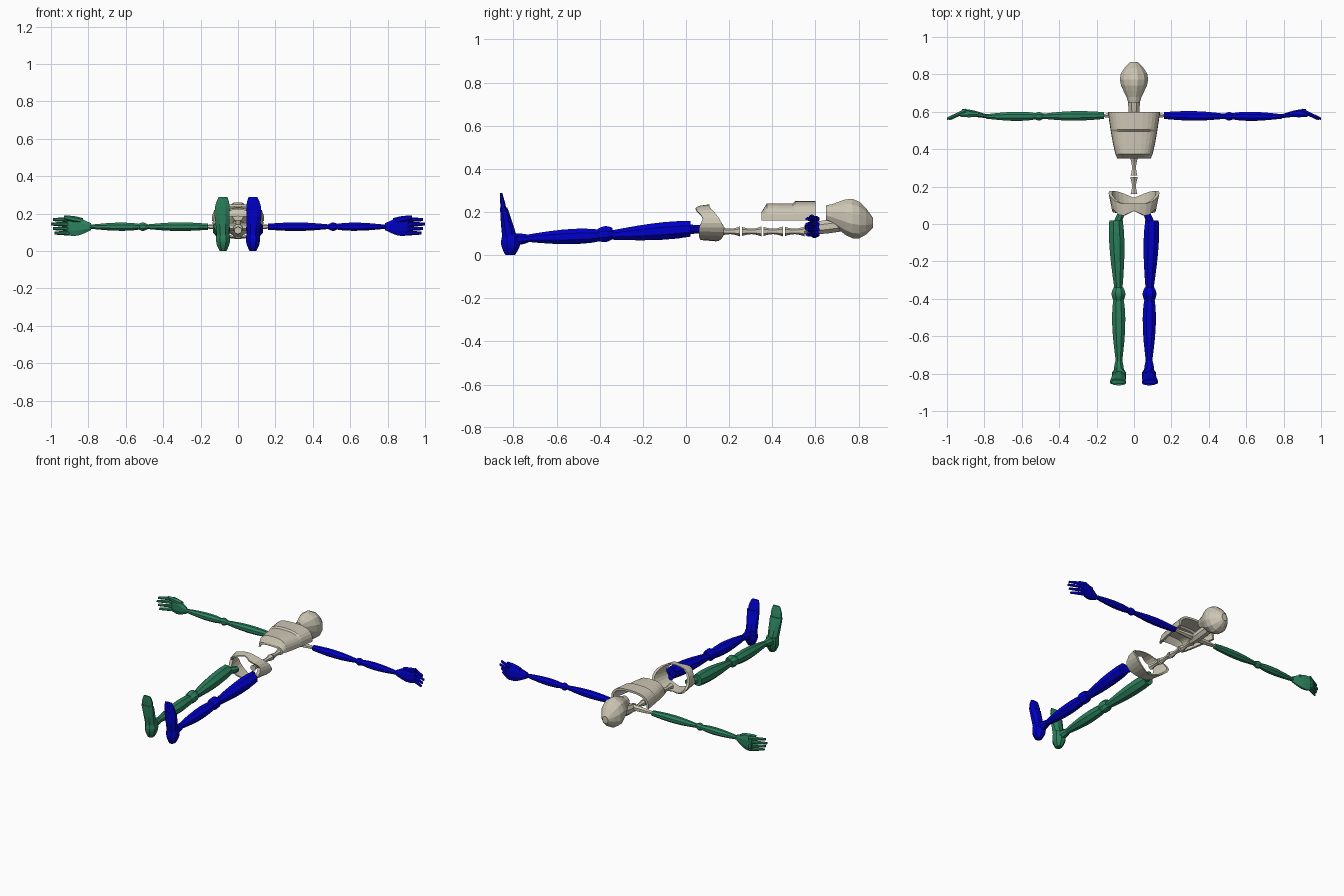
import bpy
import bmesh
from math import sin, cos, pi
from mathutils import Vector

cube = bpy.data.objects.get("Cube")
if cube:
    bpy.data.objects.remove(cube, do_unlink=True)


def make_material(name, colour):
    mat = bpy.data.materials.new(name)
    mat.use_nodes = True
    mat.diffuse_color = (*colour, 1)
    shader = mat.node_tree.nodes["Principled BSDF"]
    shader.inputs["Base Color"].default_value = (*colour, 1)
    return mat


cream = make_material("bone cream", (.6, .56, .45))
blue = make_material("left blue", (0, 0, .6))
green = make_material("right green", (.025, .22, .11))


def finish(name, bm, mat):
    """Turn a bmesh into an object with one material."""
    bmesh.ops.recalc_face_normals(bm, faces=bm.faces)
    mesh = bpy.data.meshes.new(name)
    bm.to_mesh(mesh)
    bm.free()
    mesh.materials.append(mat)
    obj = bpy.data.objects.new(name, mesh)
    bpy.context.collection.objects.link(obj)


def bridge(bm, first, second):
    """Join two equally long vertex loops with quads."""
    for i in range(len(first)):
        bm.faces.new((first[i - 1], first[i], second[i], second[i - 1]))


def bone(name, start, end, radius, end_radius, mat, bulge=0, peak=1,
         flat=1, end_flat=None, sides=8, steps=6, side=1):
    """Tapered, swelling limb whose rings lie square to its main axis.

    peak above one moves the swelling to the end, flat scales the second
    cross axis and may change to end_flat along the way."""
    start, end = Vector(start), Vector(end)
    end_flat = end_flat or flat
    span = end - start
    along = max(range(3), key=lambda k: abs(span[k]))
    across, second = [k for k in range(3) if k != along]
    bm = bmesh.new()
    rings = []
    for step in range(steps + 1):
        t = step / steps
        size = radius + (end_radius - radius) * t + bulge * sin(pi * t ** peak)
        thick = size * (flat + (end_flat - flat) * t)
        ring = []
        for i in range(sides):
            angle = 2 * pi * (i + .5) / sides
            point = start.lerp(end, t)
            point[across] += size * cos(angle) / cos(pi / sides)
            point[second] += thick * sin(angle) / cos(pi / sides)
            point.x *= side
            ring.append(bm.verts.new(point))
        rings.append(ring)
    for first, following in zip(rings, rings[1:]):
        bridge(bm, first, following)
    bm.faces.new(rings[0])
    bm.faces.new(rings[-1])
    finish(name, bm, mat)


def build_rib_cage(steps=14, wall=.014):
    """Open arched shell, wider towards the shoulders."""
    bm = bmesh.new()
    rings = []
    for t in (0, .1, .3, .58, .62, .95, 1):
        width = .09 + .05 * t ** .7
        height = .08 + .01 * (t > .6)
        if t == 0:
            height /= 2
        ring = []
        for inset in (0, wall):
            arch = []
            for i in range(steps + 1):
                c, s = cos(pi * i / steps), sin(pi * i / steps)
                x = (width - inset) * abs(c) ** .7 * (1 if c > 0 else -1)
                z = .16 + (height - inset) * abs(s) ** .7
                arch.append(bm.verts.new((x, .35 + t / 4, z)))
            ring += arch[::-1] if inset else arch
        rings.append(ring)
    for first, following in zip(rings, rings[1:]):
        bridge(bm, first, following)
    # Close the shell edge at both ends
    for ring in (rings[0], rings[-1]):
        for i in range(steps):
            bm.faces.new((ring[i], ring[i + 1], ring[-2 - i], ring[-1 - i]))
    finish("rib_cage", bm, cream)


def blend(values, t):
    """Linear lookup in evenly spaced values, t from zero to one."""
    place = t * (len(values) - 1)
    i = min(int(place), len(values) - 2)
    return values[i] + (values[i + 1] - values[i]) * (place - i)


def build_pelvis(count=24):
    """Flared ring whose rims rise and fall from back to front."""
    lower_rim = (.07, .06, .06, .08, .04, .07)
    upper_rim = (.14, .17, .18, .15, .11, .11)
    bm = bmesh.new()
    rings = []
    for i in range(count):
        angle = 2 * pi * i / count
        t = min(i, count - i) * 2 / count
        low, high = blend(lower_rim, t), blend(upper_rim, t)
        ring = []
        for y, flare in ((low, .86), (high, 1), (high, .87), (low, .7)):
            x = .136 * sin(angle) * flare
            z = .15 - .086 * cos(angle) * (flare + 1) / 2
            ring.append(bm.verts.new((x, y, z)))
        rings.append(ring)
    for i in range(count):
        bridge(bm, rings[i - 1], rings[i])
    finish("pelvis", bm, cream)


# Head, neck and trunk
bone("head", (0, .648, .195), (0, .866, .15), .03, .02, cream,
     bulge=.052, peak=1.36, flat=1.2, sides=12, steps=7)
bone("neck", (0, .55, .12), (0, .72, .14), .022, .03, cream, bulge=.005)
bone("shoulder_bar", (-.17, .58, .13), (.17, .58, .13), .008, .008, cream,
     bulge=.01, sides=6)
build_rib_cage()
build_pelvis()

# Spine: a row of waisted bones
for n in range(4):
    low = .16 + n / 10
    bone(f"spine_bone_{n}", (0, low, .11), (0, low + .09, .11), .018, .02,
         cream, bulge=-.008, sides=6)

# Limbs, built on the left and repeated on the right
for side, word, mat in ((1, "left", blue), (-1, "right", green)):

    def limb(part, start, end, radius, end_radius, **shape):
        bone(f"{word}_{part}", start, end, radius, end_radius, mat,
             side=side, **shape)

    # Arm
    limb("upper_arm", (.16, .58, .13), (.49, .576, .13), .018, .013,
         bulge=.01, flat=.9)
    limb("elbow", (.485, .576, .13), (.53, .576, .13), .014, .015, bulge=.008)
    limb("forearm", (.52, .576, .13), (.79, .575, .13), .016, .012,
         bulge=.01, peak=.8, flat=.9)

    # Hand
    limb("palm", (.785, .575, .13), (.92, .605, .13), .009, .011,
         bulge=.006, flat=2, end_flat=3.8)
    for n in range(4):
        z = .096 + .024 * n
        limb(f"finger_{n}", (.9, .606, z), (1 - .01 * abs(n - 2), .562, z),
             .012, .007, sides=6, steps=2)
    limb("thumb", (.83, .587, .162), (.93, .582, .18), .012, .008,
         bulge=.004, sides=6)

    # Leg
    limb("hip_joint", (.062, .075, .12), (.095, -.01, .12), .018, .024)
    limb("thigh", (.096, .02, .122), (.083, -.35, .093), .036, .021,
         bulge=.01, peak=.8)
    limb("knee", (.083, -.34, .1), (.083, -.41, .095), .026, .026, bulge=.011)
    limb("shin", (.083, -.38, .092), (.08, -.75, .078), .024, .015,
         bulge=.015, peak=.8)
    limb("ankle", (.081, -.73, .077), (.081, -.83, .07), .018, .022,
         bulge=.007)

    # Foot, pointing up
    limb("heel", (.08, -.815, 0), (.08, -.81, .1), .018, .032,
         bulge=.012, flat=1.2)
    limb("instep", (.08, -.815, .07), (.086, -.845, .22), .032, .042,
         flat=1.1, end_flat=.4)
    limb("toes", (.086, -.845, .21), (.08, -.857, .288), .038, .024,
         bulge=.006, flat=.35, end_flat=.22)
